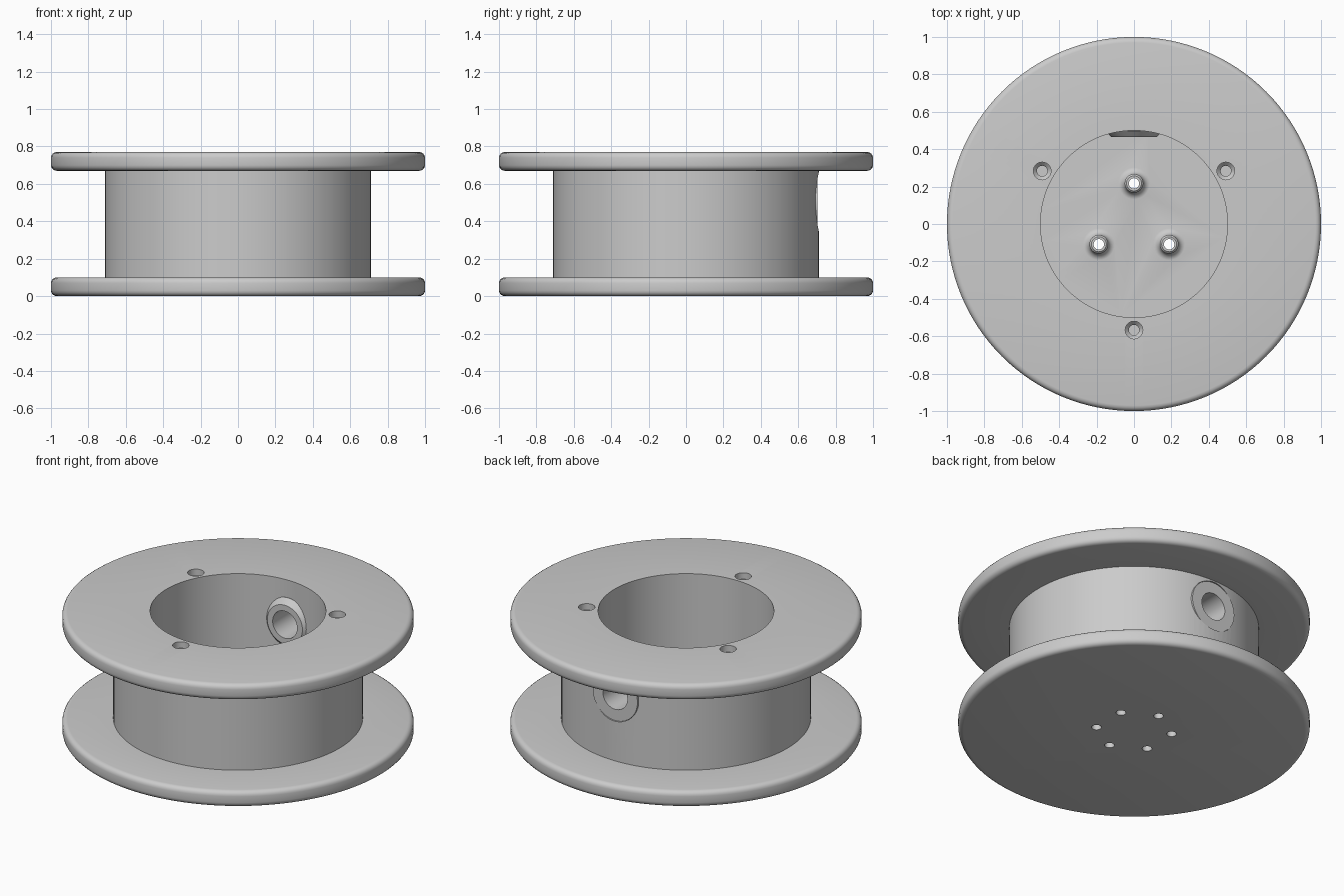
import bpy, bmesh
from math import sin, cos, pi, radians
from mathutils import Matrix

cube = bpy.data.objects.get("Cube")
if cube:
    bpy.data.objects.remove(cube)

grey = bpy.data.materials.new("plain grey")
grey.use_nodes = True
colour = (0.6, 0.6, 0.6, 1)
grey.diffuse_color = colour
grey.node_tree.nodes["Principled BSDF"].inputs["Base Color"].default_value = colour


def lathe(name, profile, at=(0, 0, 0), sides=48, along_y=False):
    """Revolve (radius, height) points into a closed solid."""
    bm = bmesh.new()
    rings = []
    for r, h in profile:
        if r == 0:
            rings.append([bm.verts.new((0, 0, h))] * sides)
        else:
            rings.append([bm.verts.new((r * cos(2 * pi * i / sides),
                                        r * sin(2 * pi * i / sides), h))
                          for i in range(sides)])
    for a, b in zip(rings, rings[1:]):
        for i in range(sides):
            j = (i + 1) % sides
            corners = list(dict.fromkeys((a[i], a[j], b[j], b[i])))
            bm.faces.new(corners)
    # Merge the flat triangle fans at the axis into single caps
    poles = [v for v in bm.verts if v.co.x == 0 and v.co.y == 0]
    bmesh.ops.dissolve_verts(bm, verts=poles)
    bmesh.ops.recalc_face_normals(bm, faces=bm.faces)
    turn = Matrix.Rotation(radians(-90), 4, 'X') if along_y else Matrix()
    bm.transform(Matrix.Translation(at) @ turn)
    mesh = bpy.data.meshes.new(name)
    bm.to_mesh(mesh)
    bm.free()
    mesh.materials.append(grey)
    obj = bpy.data.objects.new(name, mesh)
    bpy.context.collection.objects.link(obj)
    return obj


def combine(target, tool, operation):
    """Apply a boolean and remove its tool."""
    bpy.context.view_layer.objects.active = target
    mod = target.modifiers.new("boolean", 'BOOLEAN')
    mod.operation, mod.solver, mod.object = operation, 'EXACT', tool
    bpy.ops.object.modifier_apply(modifier=mod.name)
    bpy.data.objects.remove(tool)


def rod(radius, low, high):
    return [(0, low), (radius, low), (radius, high), (0, high)]


def arc(r, h, radius, start, end, steps=4):
    return [(r + radius * cos(radians(start + (end - start) * k / steps)),
             h + radius * sin(radians(start + (end - start) * k / steps)))
            for k in range(steps + 1)]


def ring_spots(radius, first, count):
    angles = [radians(first + 360 * k / count) for k in range(count)]
    return [(radius * cos(a), radius * sin(a), 0) for a in angles]


FLOOR, TOP, CORE, BORE, EDGE = 0.1, 0.77, 0.71, 0.5, 0.03


def flange_rim(low):
    high = low + 0.1
    return (arc(1 - EDGE, low + EDGE, EDGE, -90, 0)
            + arc(1 - EDGE, high - EDGE, EDGE, 0, 90))


# Spool body: two rounded flanges, core and open bore
spool = lathe("spool", [(0, 0)] + flange_rim(0) + [(CORE, 0.1), (CORE, 0.67)]
              + flange_rim(0.67) + [(BORE, TOP), (BORE, FLOOR), (0, FLOOR)], sides=128)

# Cable port: flat-faced sleeve through the back wall, chamfered inside
PORT = (0, 0, 0.505)
combine(spool, lathe("port_seat", rod(0.1565, 0.68, 0.8), PORT, 64, True), 'DIFFERENCE')
combine(spool, lathe("port_sleeve", [(0, 0.465), (0.122, 0.465), (0.155, 0.498),
                                     (0.155, 0.703), (0, 0.703)], PORT, 64, True), 'UNION')
combine(spool, lathe("port_hole", rod(0.085, 0.35, 0.8), PORT, 48, True), 'DIFFERENCE')

# Filleted mounting posts on the floor of the bore
for spot in ring_spots(0.217, 90, 3):
    post = [(0, 0.08), (0.09, 0.08)] + arc(0.09, 0.139, 0.04, 270, 180) \
        + [(0.05, 0.19), (0.04, 0.2), (0, 0.2)]
    combine(spool, lathe("mounting_post", post, spot, 32), 'UNION')
    combine(spool, lathe("post_hole", rod(0.028, -0.05, 0.3), spot, 24), 'DIFFERENCE')

# Blind holes underneath, between the posts
for spot in ring_spots(0.217, 30, 3):
    combine(spool, lathe("blind_hole", rod(0.028, -0.05, 0.07), spot, 24), 'DIFFERENCE')

# Stepped screw holes in the upper flange
for spot in ring_spots(0.567, 30, 3):
    step = [(0, 0.5), (0.028, 0.5), (0.028, 0.71), (0.047, 0.73), (0.047, 0.8), (0, 0.8)]
    combine(spool, lathe("screw_hole", step, spot, 32), 'DIFFERENCE')

bpy.ops.object.select_all(action='DESELECT')
spool.select_set(True)
bpy.context.view_layer.objects.active = spool
bpy.ops.object.shade_smooth_by_angle(angle=radians(30))
